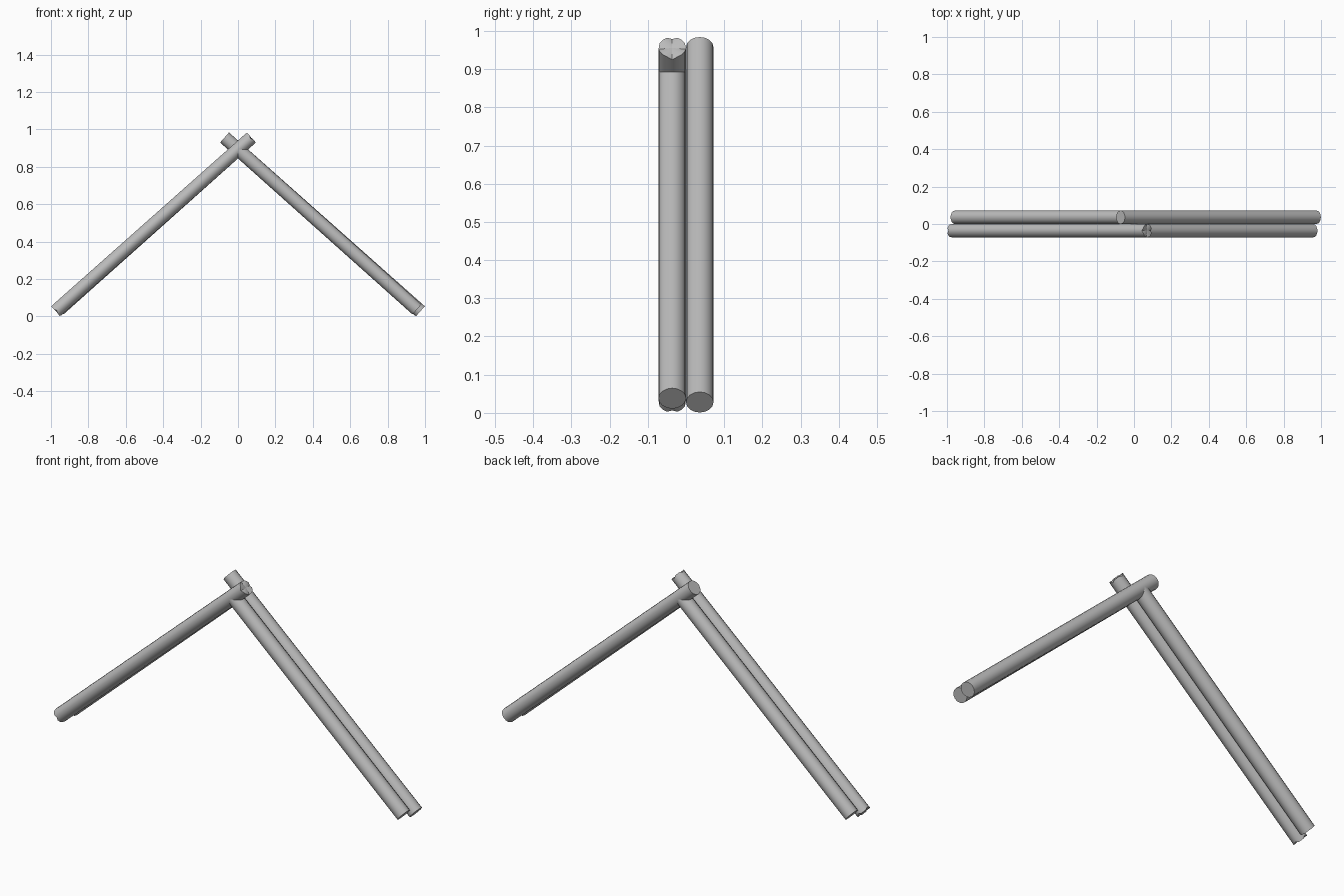
import bpy, bmesh, math
from mathutils import Vector

cube = bpy.data.objects.get("Cube")
if cube:
    bpy.data.objects.remove(cube)

grey = bpy.data.materials.new("plain_grey")
grey.use_nodes = True
colour = (0.5, 0.5, 0.5, 1)
grey.diffuse_color = colour
grey.node_tree.nodes["Principled BSDF"].inputs["Base Color"].default_value = colour

RADIUS = 0.036
SIDES = 16


def pole(name, start, end, notch=0.0):
    """Round pole between two points, with optionally notched ends."""
    start, end = Vector(start), Vector(end)
    axis = end - start
    half = axis.length / 2
    bm = bmesh.new()
    bmesh.ops.create_cone(bm, cap_ends=True, segments=SIDES, radius1=RADIUS,
                          radius2=RADIUS, depth=axis.length)
    # Pull some rim points inward for a roughly sawn end
    for v in bm.verts:
        turn = math.atan2(v.co.y, v.co.x)
        if math.cos(4 * turn) > 0.5:
            v.co.z -= math.copysign(notch, v.co.z)
    caps = [f for f in bm.faces if len(f.verts) > 4]
    bmesh.ops.poke(bm, faces=caps)
    mesh = bpy.data.meshes.new(name)
    bm.to_mesh(mesh)
    bm.free()
    obj = bpy.data.objects.new(name, mesh)
    bpy.context.collection.objects.link(obj)
    obj.location = (start + end) / 2
    obj.rotation_mode = 'QUATERNION'
    obj.rotation_quaternion = axis.to_track_quat('Z', 'Y')
    mesh.materials.append(grey)
    bpy.ops.object.select_all(action='DESELECT')
    obj.select_set(True)
    bpy.context.view_layer.objects.active = obj
    bpy.ops.object.shade_smooth_by_angle(angle=math.radians(40))
    return obj


# Two layers, each a long pole past the ridge and a short one butting into it;
# the back layer is the front one turned half way round
for layer, s, notch in (("front", 1, 0.008), ("back", -1, 0.0)):
    y = -0.036 * s
    pole(layer + "_long_pole", (-0.975 * s, y, 0.028), (0.072 * s, y, 0.957), notch)
    pole(layer + "_short_pole", (0.957 * s, y, 0.038), (0, y, 0.893))
